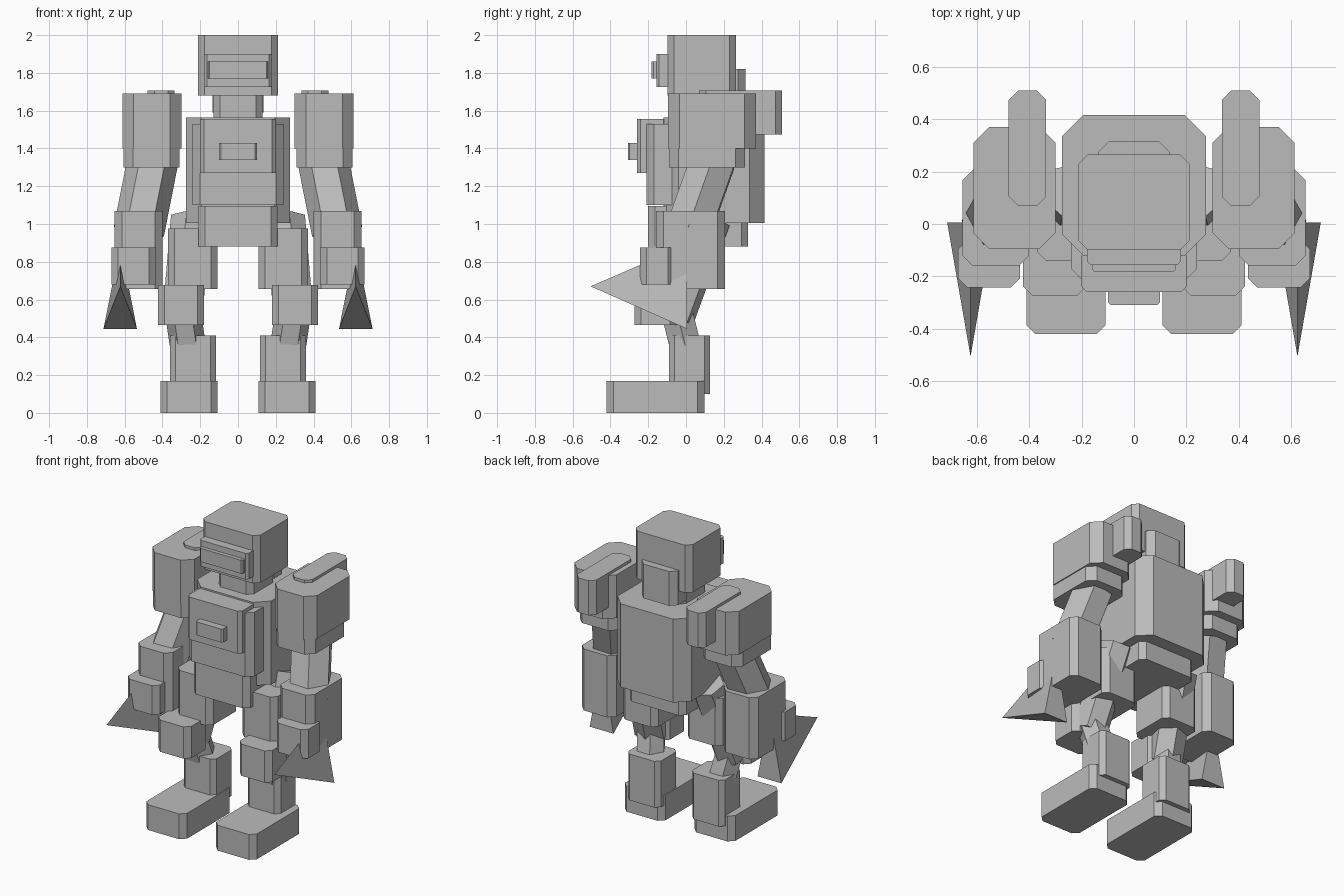
import bpy, bmesh, math
from mathutils import Vector

if "Cube" in bpy.data.objects:
    bpy.data.objects.remove(bpy.data.objects["Cube"])

grey = bpy.data.materials.new("plain grey")
grey.diffuse_color = (0.5, 0.5, 0.5, 1)
grey.use_nodes = True
grey.node_tree.nodes["Principled BSDF"].inputs["Base Color"].default_value = grey.diffuse_color


def finish(name, bm):
    bmesh.ops.recalc_face_normals(bm, faces=bm.faces[:])
    me = bpy.data.meshes.new(name)
    bm.to_mesh(me)
    bm.free()
    me.materials.append(grey)
    ob = bpy.data.objects.new(name, me)
    bpy.context.collection.objects.link(ob)
    return ob


def block(name, x, y, z, c=0.035):
    """Box whose vertical edges are chamfered."""
    (x0, x1), (y0, y1) = x, y
    pts = [(x0 + c, y0), (x1 - c, y0), (x1, y0 + c), (x1, y1 - c),
           (x1 - c, y1), (x0 + c, y1), (x0, y1 - c), (x0, y0 + c)]
    bm = bmesh.new()
    face = bm.faces.new([bm.verts.new((px, py, z[0])) for px, py in pts])
    top = bmesh.ops.extrude_face_region(bm, geom=[face])["geom"]
    bmesh.ops.translate(bm, vec=(0, 0, z[1] - z[0]),
                        verts=[g for g in top if isinstance(g, bmesh.types.BMVert)])
    return finish(name, bm)


def limb(name, a, b, r, sides=6):
    """Tilted low-poly cylinder between two points."""
    a, b = Vector(a), Vector(b)
    bm = bmesh.new()
    bmesh.ops.create_cone(bm, cap_ends=True, segments=sides, radius1=r, radius2=r,
                          depth=(b - a).length)
    m = (b - a).to_track_quat('Z', 'Y').to_matrix().to_4x4()
    m.translation = (a + b) / 2
    bm.transform(m)
    return finish(name, bm)


def spike(name):
    """Three-sided blade pointing forward."""
    bm = bmesh.new()
    tip, top, out, inn = [bm.verts.new(p) for p in (
        (0.623, -0.505, 0.67), (0.623, 0.005, 0.89), (0.712, 0.005, 0.445), (0.535, 0.005, 0.445))]
    for f in ((tip, top, out), (tip, out, inn), (tip, inn, top), (top, inn, out)):
        bm.faces.new(f)
    return finish(name, bm)


# Head
block("head", (-0.212, 0.212), (-0.098, 0.265), (1.68, 2.0))
block("visor_frame", (-0.18, 0.18), (-0.157, -0.05), (1.725, 1.90), 0.015)
block("visor", (-0.16, 0.16), (-0.183, -0.10), (1.77, 1.86), 0.01)
block("head_back", (-0.135, 0.135), (0.15, 0.315), (1.59, 1.82), 0.04)
block("neck", (-0.13, 0.13), (-0.05, 0.22), (1.5, 1.72))

# Torso
block("torso", (-0.274, 0.274), (-0.12, 0.415), (1.005, 1.565), 0.08)
block("chest_plate", (-0.24, 0.24), (-0.21, 0.0), (1.10, 1.53), 0.04)
block("chest_panel", (-0.2, 0.2), (-0.26, -0.1), (1.27, 1.555), 0.02)
block("chest_badge", (-0.1, 0.1), (-0.308, -0.2), (1.34, 1.43), 0.01)
block("pelvis", (-0.21, 0.21), (-0.20, 0.328), (0.88, 1.095), 0.035)

# Arm and leg on one side, mirrored to the other
side = [
    block("shoulder", (0.30, 0.612), (-0.095, 0.37), (1.40, 1.69), 0.06),
    block("shoulder_base", (0.31, 0.605), (-0.09, 0.312), (1.30, 1.45), 0.05),
    block("shoulder_fin", (0.335, 0.478), (0.07, 0.508), (1.475, 1.708), 0.035),
    limb("upper_arm", (0.45, 0.145, 1.34), (0.525, 0.01, 0.96), 0.135),
    block("forearm", (0.40, 0.654), (-0.16, 0.207), (0.657, 1.07), 0.04),
    block("gauntlet", (0.435, 0.67), (-0.243, -0.06), (0.68, 0.875), 0.035),
    spike("blade"),
    limb("thigh_bone", (0.25, 0.13, 1.03), (0.295, -0.065, 0.5), 0.11),
    block("thigh", (0.108, 0.37), (-0.14, 0.17), (0.657, 0.975)),
    block("knee", (0.18, 0.423), (-0.272, -0.05), (0.465, 0.678)),
    limb("shin_bone", (0.293, -0.05, 0.54), (0.245, 0.03, 0.22), 0.095),
    block("shin", (0.116, 0.36), (-0.09, 0.128), (0.10, 0.41), 0.03),
    block("foot", (0.108, 0.41), (-0.42, 0.097), (0.0, 0.17)),
]
for ob in side:
    ob.modifiers.new("mirror", 'MIRROR').use_axis = (True, False, False)
